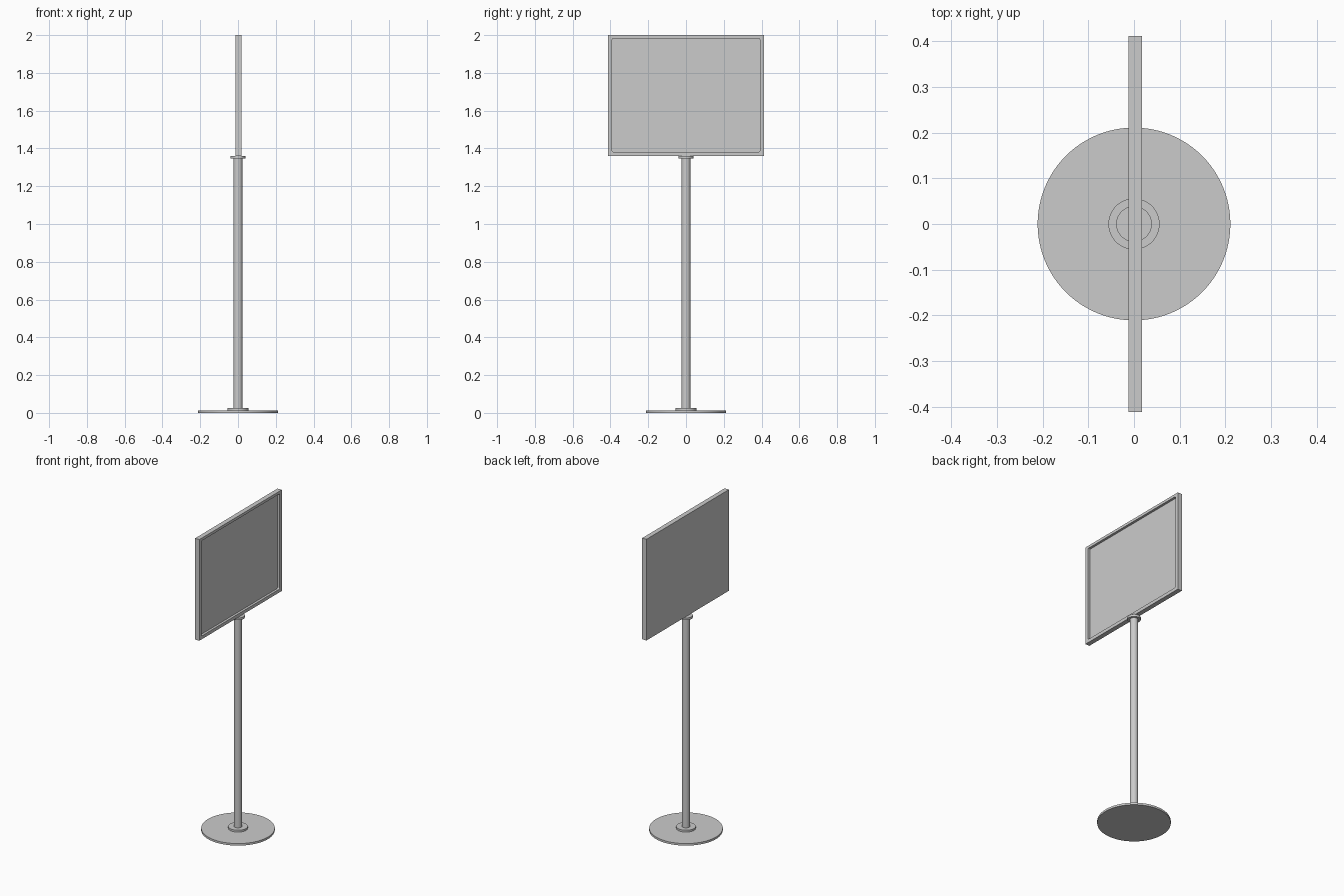
import bpy, bmesh, math

if "Cube" in bpy.data.objects:
    bpy.data.objects.remove(bpy.data.objects["Cube"])

def lathe_disc(name, radius, z0, z1, sides=64):
    bpy.ops.mesh.primitive_cylinder_add(vertices=sides, radius=radius, depth=z1 - z0,
                                        location=(0, 0, (z0 + z1) / 2))
    ob = bpy.context.object
    ob.name = name
    bpy.ops.object.shade_smooth_by_angle(angle=math.radians(30))
    return ob

def rounded_loop(bm, x, hy, z0, z1, r, steps=4):
    # rounded rectangle in the YZ plane, corner by corner
    verts = []
    corners = [(hy - r, z1 - r), (-hy + r, z1 - r), (-hy + r, z0 + r), (hy - r, z0 + r)]
    for i, (cy, cz) in enumerate(corners):
        for s in range(steps + 1):
            a = math.pi / 2 * (i + s / steps)
            verts.append(bm.verts.new((x, cy + r * math.cos(a), cz + r * math.sin(a))))
    return verts

# Stand
lathe_disc("base_plate", 0.211, 0.0, 0.013, 96)
lathe_disc("base_collar", 0.056, 0.013, 0.025)
lathe_disc("pole", 0.024, 0.025, 1.347, 48)
lathe_disc("top_flange", 0.039, 1.346, 1.36)

# Sign panel: flat back, frame rim and recessed face on +x
BACK, FRONT, FLOOR = -0.012, 0.018, 0.003
STEPS = 4
bm = bmesh.new()
outline = [(0.412, 2.0), (-0.412, 2.0), (-0.412, 1.36), (0.412, 1.36)]
back = [bm.verts.new((BACK, y, z)) for y, z in outline]
front = [bm.verts.new((FRONT, y, z)) for y, z in outline]
rim = rounded_loop(bm, FRONT, 0.391, 1.381, 1.983, 0.008, STEPS)
floor = rounded_loop(bm, FLOOR, 0.391, 1.381, 1.983, 0.008, STEPS)
bm.faces.new(back)
bm.faces.new(floor)
n = len(rim)
for i in range(n):
    j = (i + 1) % n
    bm.faces.new((rim[i], rim[j], floor[j], floor[i]))
for i in range(4):
    j = (i + 1) % 4
    bm.faces.new((back[i], back[j], front[j], front[i]))
    # frame front: corner fan, then the straight strip to the next corner
    k = i * (STEPS + 1)
    for s in range(STEPS):
        bm.faces.new((front[i], rim[k + s], rim[k + s + 1]))
    bm.faces.new((front[i], front[j], rim[(k + STEPS + 1) % n], rim[k + STEPS]))
bmesh.ops.recalc_face_normals(bm, faces=bm.faces)
mesh = bpy.data.meshes.new("sign_panel")
bm.to_mesh(mesh)
bm.free()
panel = bpy.data.objects.new("sign_panel", mesh)
bpy.context.collection.objects.link(panel)
